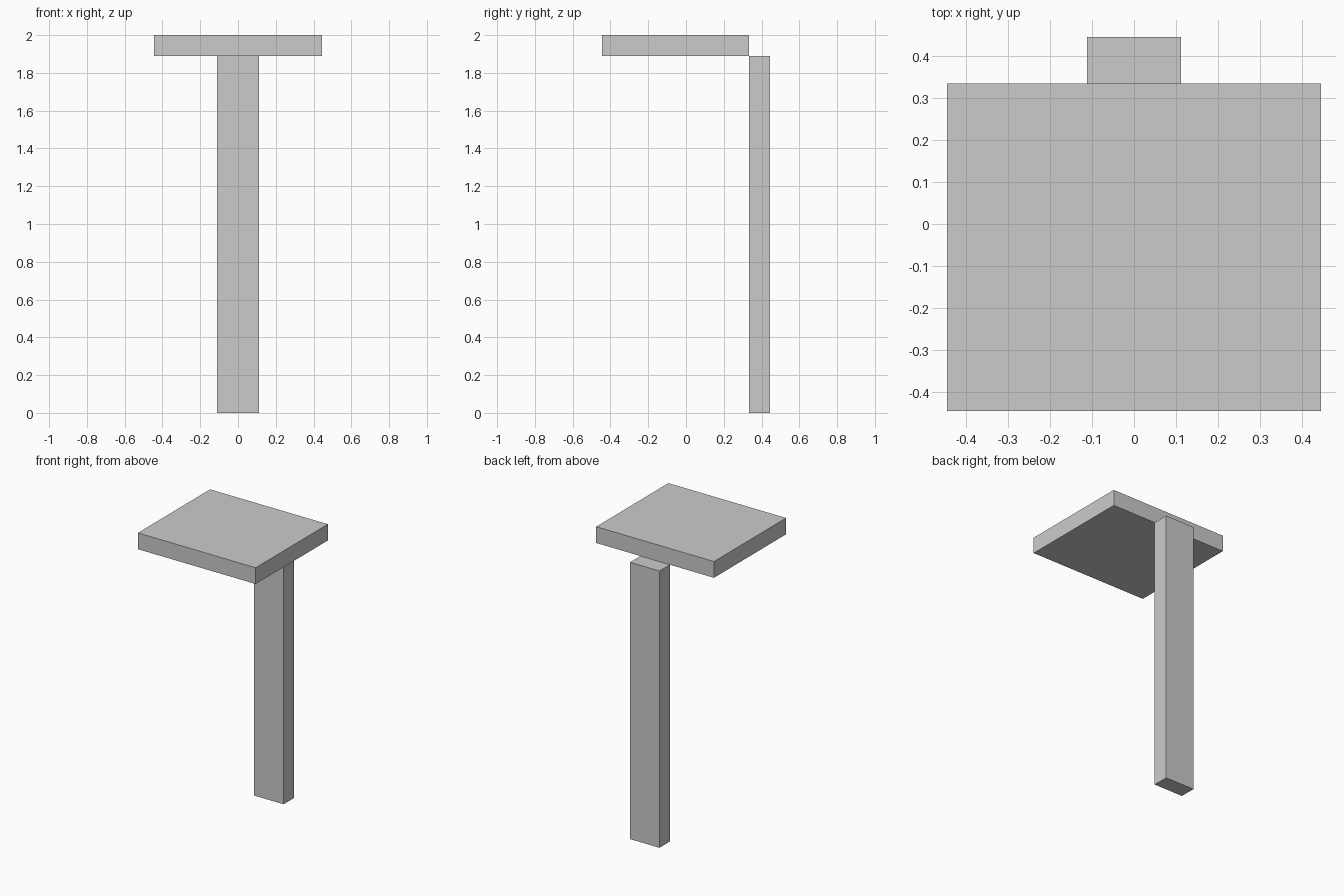
import bpy

if "Cube" in bpy.data.objects:
    bpy.data.objects.remove(bpy.data.objects["Cube"])

U = 1 / 9  # model is built on a grid of 18 units in height


def box(name, x, y, z):
    """Add a box spanning the given (min, max) ranges, in grid units."""
    spans = (x, y, z)
    bpy.ops.mesh.primitive_cube_add(size=1, location=[(a + b) / 2 * U for a, b in spans])
    obj = bpy.context.object
    obj.name = name
    obj.scale = [(b - a) * U for a, b in spans]
    bpy.ops.object.transform_apply(location=False, rotation=False, scale=True)
    return obj


# Flat slab on top
box("top_slab", (-4, 4), (-4, 3), (17, 18))

# Upright post behind the slab, meeting it along its lower back edge
box("rear_post", (-1, 1), (3, 4), (0, 17))
